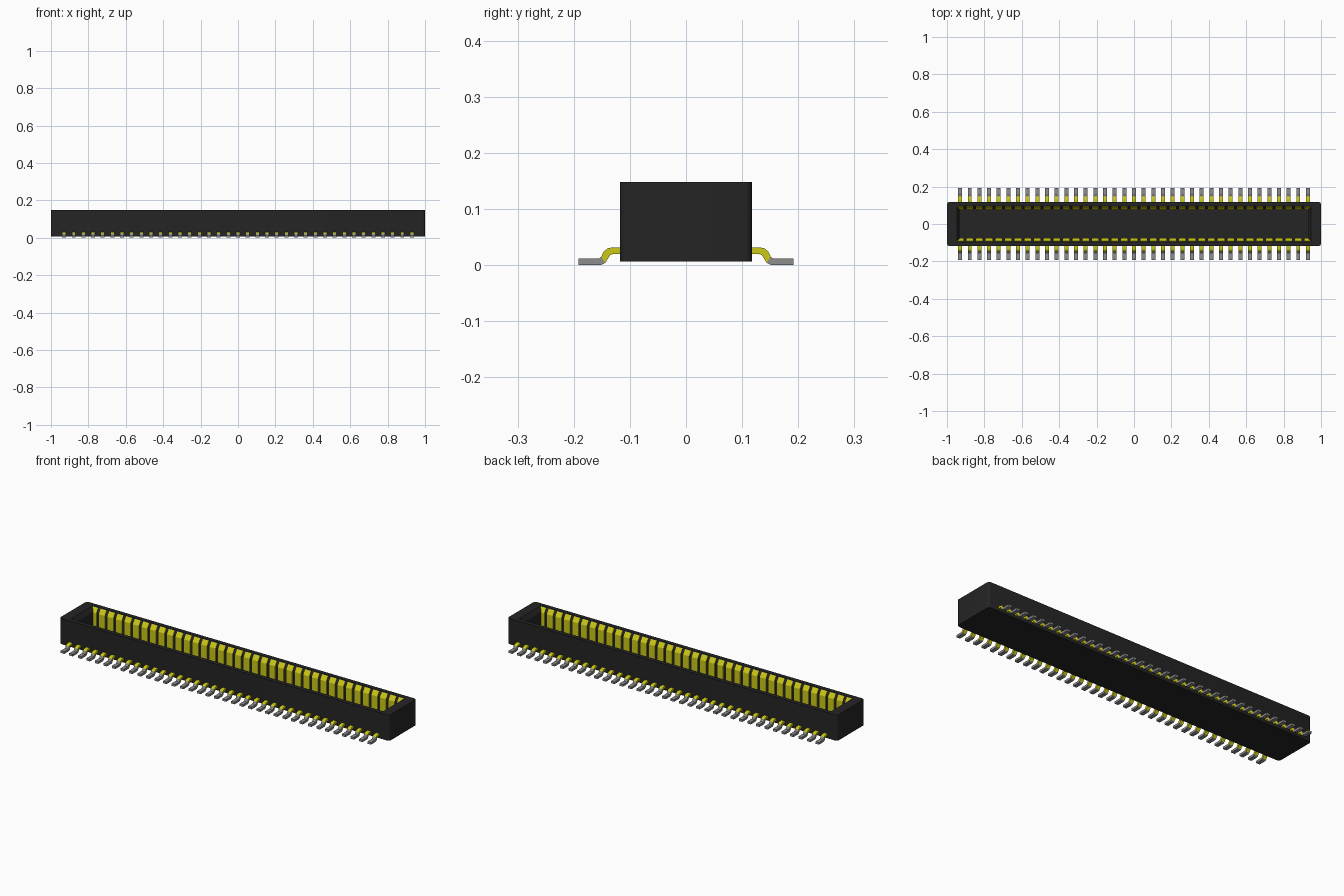
import bpy, bmesh, math

cube = bpy.data.objects.get("Cube")
if cube:
    bpy.data.objects.remove(cube, do_unlink=True)


def material(name, rgb):
    m = bpy.data.materials.new(name)
    m.use_nodes = True
    m.diffuse_color = (*rgb, 1)
    m.node_tree.nodes["Principled BSDF"].inputs["Base Color"].default_value = (*rgb, 1)
    return m


BLACK = material("black plastic", (0.018, 0.018, 0.018))
GOLD = material("yellow gold plating", (0.60, 0.58, 0.008))
TIN = material("grey tin", (0.27, 0.27, 0.27))

PINS = 37
PITCH = 1.86 / (PINS - 1)


def make_object(name, bm, mats):
    bmesh.ops.recalc_face_normals(bm, faces=bm.faces)
    mesh = bpy.data.meshes.new(name)
    bm.to_mesh(mesh)
    bm.free()
    for m in mats:
        mesh.materials.append(m)
    ob = bpy.data.objects.new(name, mesh)
    bpy.context.collection.objects.link(ob)
    return ob


def ring(bm, hx, hy, r, z, segs=4):
    """Closed loop of vertices along a rounded rectangle."""
    loop = []
    for k, (sx, sy) in enumerate([(1, 1), (-1, 1), (-1, -1), (1, -1)]):
        for i in range(segs + 1):
            a = (k + i / segs) * math.pi / 2
            loop.append(bm.verts.new((sx * (hx - r) + r * math.cos(a),
                                      sy * (hy - r) + r * math.sin(a), z)))
    return loop


def strip(name, top, bottom, width, mats):
    """Bent metal strip: side outline in (y, z), extruded along x."""
    bm = bmesh.new()
    sides = [[[bm.verts.new((x, y, z)) for y, z in line] for line in (top, bottom)]
             for x in (-0.93 - width / 2, -0.93 + width / 2)]
    (ta, ba), (tb, bb) = sides
    for i in range(len(top) - 1):
        for quad in ((ta[i], ta[i + 1], tb[i + 1], tb[i]), (ba[i], ba[i + 1], bb[i + 1], bb[i]),
                     (ta[i], ta[i + 1], ba[i + 1], ba[i]), (tb[i], tb[i + 1], bb[i + 1], bb[i])):
            bm.faces.new(quad)
    for i in (0, -1):
        bm.faces.new((ta[i], tb[i], bb[i], ba[i]))
    if len(mats) > 1:  # solder foot is tinned
        for f in bm.faces:
            f.material_index = int(f.calc_center_median().y > 0.148)
    ob = make_object(name, bm, mats)
    # repeat along the connector, then mirror to the other long side
    arr = ob.modifiers.new("pitch", 'ARRAY')
    arr.count = PINS
    arr.use_relative_offset = False
    arr.use_constant_offset = True
    arr.constant_offset_displace = (PITCH, 0, 0)
    mir = ob.modifiers.new("both sides", 'MIRROR')
    mir.use_axis = (False, True, False)
    return ob


# Housing: open tray with rounded corners and a bevelled inner lip
bm = bmesh.new()
loops = [ring(bm, 1.0, 0.118, 0.014, 0.007),
         ring(bm, 1.0, 0.118, 0.014, 0.148),
         ring(bm, 0.947, 0.095, 0.003, 0.148),
         ring(bm, 0.93 + 0.0025, 0.080, 0.003, 0.125),
         ring(bm, 0.93 + 0.0025, 0.080, 0.003, 0.035)]
for a, b in zip(loops, loops[1:]):
    n = len(a)
    for i in range(n):
        bm.faces.new((a[i], a[(i + 1) % n], b[(i + 1) % n], b[i]))
bm.faces.new(loops[0])
bm.faces.new(loops[-1])
housing = make_object("housing", bm, [BLACK])
bpy.context.view_layer.objects.active = housing
housing.select_set(True)
bpy.ops.object.shade_smooth_by_angle(angle=math.radians(30))

# Contact blades: upright plates bent outward over the lip
strip("contact_blades",
      [(0.091, 0.146), (0.075, 0.122), (0.075, 0.033)],
      [(0.096, 0.143), (0.083, 0.120), (0.083, 0.033)], 0.036, [GOLD])

# Solder leads: gull-wing bend, gold above and tinned foot
strip("solder_leads",
      [(0.10, 0.032), (0.130, 0.032), (0.140, 0.030), (0.147, 0.024),
       (0.151, 0.015), (0.155, 0.012), (0.192, 0.012)],
      [(0.10, 0.020), (0.130, 0.020), (0.135, 0.018), (0.139, 0.012),
       (0.144, 0.004), (0.152, 0.000), (0.192, 0.000)], 0.021, [GOLD, TIN])
